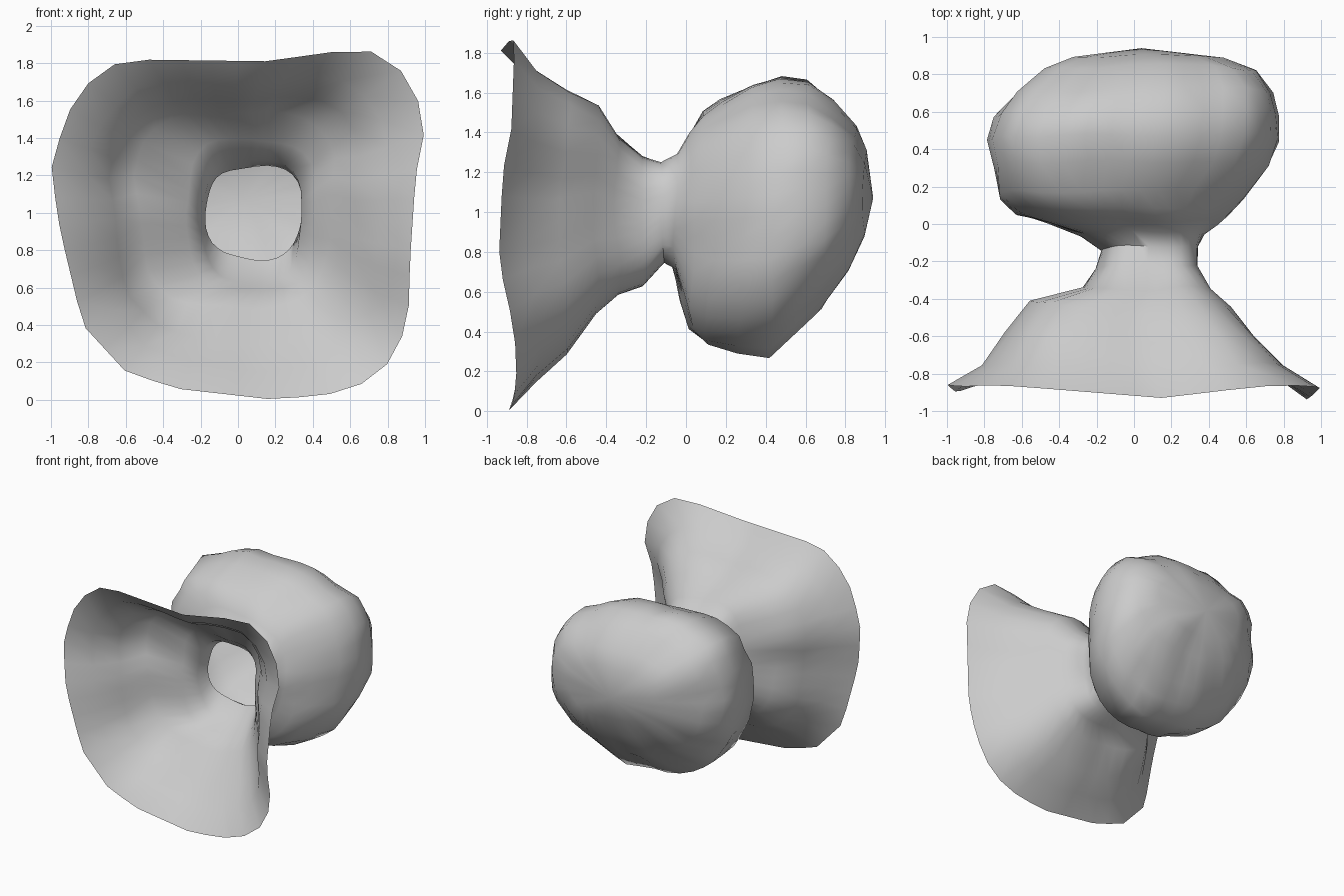
import bpy
import bmesh
from math import cos, sin, pi, radians
from mathutils import Vector, noise

SEGMENTS = 40

# Remove the default cube
default_cube = bpy.data.objects.get("Cube")
if default_cube:
    bpy.data.objects.remove(default_cube, do_unlink=True)


def make_material(name, color):
    material = bpy.data.materials.new(name)
    material.use_nodes = True
    material.diffuse_color = color
    material.node_tree.nodes["Principled BSDF"].inputs["Base Color"].default_value = color
    return material


# Uneven rim of the flared mouth as (x, z, y)
MOUTH_RIM = [
    (1, 1.45, -.87), (.95, 1.65, -.87), (.82, 1.83, -.86), (.65, 1.88, -.87),
    (.15, 1.81, -.93), (-.6, 1.82, -.87), (-.76, 1.75, -.86), (-.92, 1.52, -.87),
    (-1, 1.23, -.86), (-.95, .9, -.9), (-.83, .4, -.86), (-.6, .15, -.85),
    (-.33, .06, -.87), (.2, 0, -.89), (.57, .04, -.87), (.77, .14, -.85),
    (.91, .4, -.86), (.92, .75, -.94), (.95, 1.2, -.92)]

# Cross-section of the chamber in unit size as (x, z)
CHAMBER_SECTION = [
    (1, .1), (.97, .4), (.74, .78), (.25, .98), (-.4, 1), (-.8, .82), (-.97, .5),
    (-1, .1), (-.92, -.3), (-.68, -.72), (-.2, -.97), (.35, -1), (.72, -.82), (.95, -.4)]

# Mouth and throat rings: y, x min, x max, z min, z max
FUNNEL_RINGS = [
    (-.88, -1, 1, 0, 1.88),
    (-.76, -.82, .8, .16, 1.74),
    (-.6, -.69, .66, .29, 1.64),
    (-.44, -.55, .52, .49, 1.55),
    (-.34, -.28, .42, .59, 1.4),
    (-.22, -.2, .34, .63, 1.28),
    (-.12, -.17, .33, .75, 1.24)]

# Chamber rings, leaning back slightly towards the top
CHAMBER_RINGS = [
    (-.05, -.28, .36, .72, 1.29),
    (0, -.48, .43, .57, 1.41),
    (.05, -.63, .5, .41, 1.51),
    (.14, -.73, .59, .33, 1.58),
    (.3, -.76, .72, .29, 1.65),
    (.45, -.79, .78, .28, 1.68),
    (.58, -.74, .78, .39, 1.65),
    (.7, -.64, .75, .5, 1.56),
    (.82, -.5, .66, .7, 1.44),
    (.89, -.33, .48, .86, 1.3)]
CHAMBER_LEAN = 0.05

# Unit section with a depth offset for every corner
MOUTH_OUTLINE = [Vector((x, y + .88, z / .94 - 1)) for x, z, y in MOUTH_RIM]
CHAMBER_OUTLINE = [Vector((x, 0, z)) for x, z in CHAMBER_SECTION]


def outline_point(outline, angle):
    """Point where a ray from the centre meets an outline."""
    ray = Vector((cos(angle), sin(angle)))
    for a, b in zip(outline, outline[1:] + outline[:1]):
        edge = b - a
        start = a.xz
        denominator = ray.cross(edge.xz)
        if abs(denominator) < 1e-6:
            continue
        distance = start.cross(edge.xz) / denominator
        along = start.cross(ray) / denominator
        if distance > 0 and -1e-6 <= along <= 1 + 1e-6:
            return a + edge * along
    return Vector((ray.x, 0, ray.y))


def rounded_point(angle, power):
    """Point of a rounded square of unit size."""
    c, s = cos(angle), sin(angle)
    return Vector((c, 0, s)) / (abs(c) ** power + abs(s) ** power) ** (1 / power)


def add_ring(bm, ring, outline, blend, lean, bump):
    y, x_min, x_max, z_min, z_max = ring
    center = Vector(((x_min + x_max) / 2, y, (z_min + z_max) / 2))
    verts = []
    for i in range(SEGMENTS):
        angle = 2 * pi * i / SEGMENTS
        unit = rounded_point(angle, 3).lerp(outline_point(outline, angle), blend)
        offset = Vector((unit.x * (x_max - x_min) / 2, 0, unit.z * (z_max - z_min) / 2))
        point = center + offset
        point.y += unit.y + lean * offset.z
        # Uneven rock surface
        point += offset.normalized() * bump * noise.noise(point * 4)
        point.y += bump * noise.noise(point * 3 + Vector((7, 3, 5)))
        verts.append(bm.verts.new(point))
    return verts


# Hollow shell: mouth, throat and chamber in one skin
bm = bmesh.new()
rings = []
for index, ring in enumerate(FUNNEL_RINGS):
    blend = 1 - index / len(FUNNEL_RINGS)
    bump = 0.03 if index else 0
    rings.append(add_ring(bm, ring, MOUTH_OUTLINE, blend, 0, bump))
for index, ring in enumerate(CHAMBER_RINGS):
    blend = min(1, index / 3)
    rings.append(add_ring(bm, ring, CHAMBER_OUTLINE, blend, CHAMBER_LEAN, 0.03))

for first, second in zip(rings, rings[1:]):
    for i in range(SEGMENTS):
        j = (i + 1) % SEGMENTS
        bm.faces.new((first[i], first[j], second[j], second[i]))

# Closed back wall of the chamber
tip = bm.verts.new((.04, .94, 1.07))
for i in range(SEGMENTS):
    bm.faces.new((rings[-1][i], rings[-1][(i + 1) % SEGMENTS], tip))

bmesh.ops.recalc_face_normals(bm, faces=bm.faces)
mesh = bpy.data.meshes.new("cave_shell")
bm.to_mesh(mesh)
bm.free()
mesh.materials.append(make_material("stone grey", (.6, .6, .6, 1)))

cave = bpy.data.objects.new("cave_shell", mesh)
bpy.context.collection.objects.link(cave)
bpy.context.view_layer.objects.active = cave
cave.select_set(True)
bpy.ops.object.shade_smooth_by_angle(angle=radians(50))
